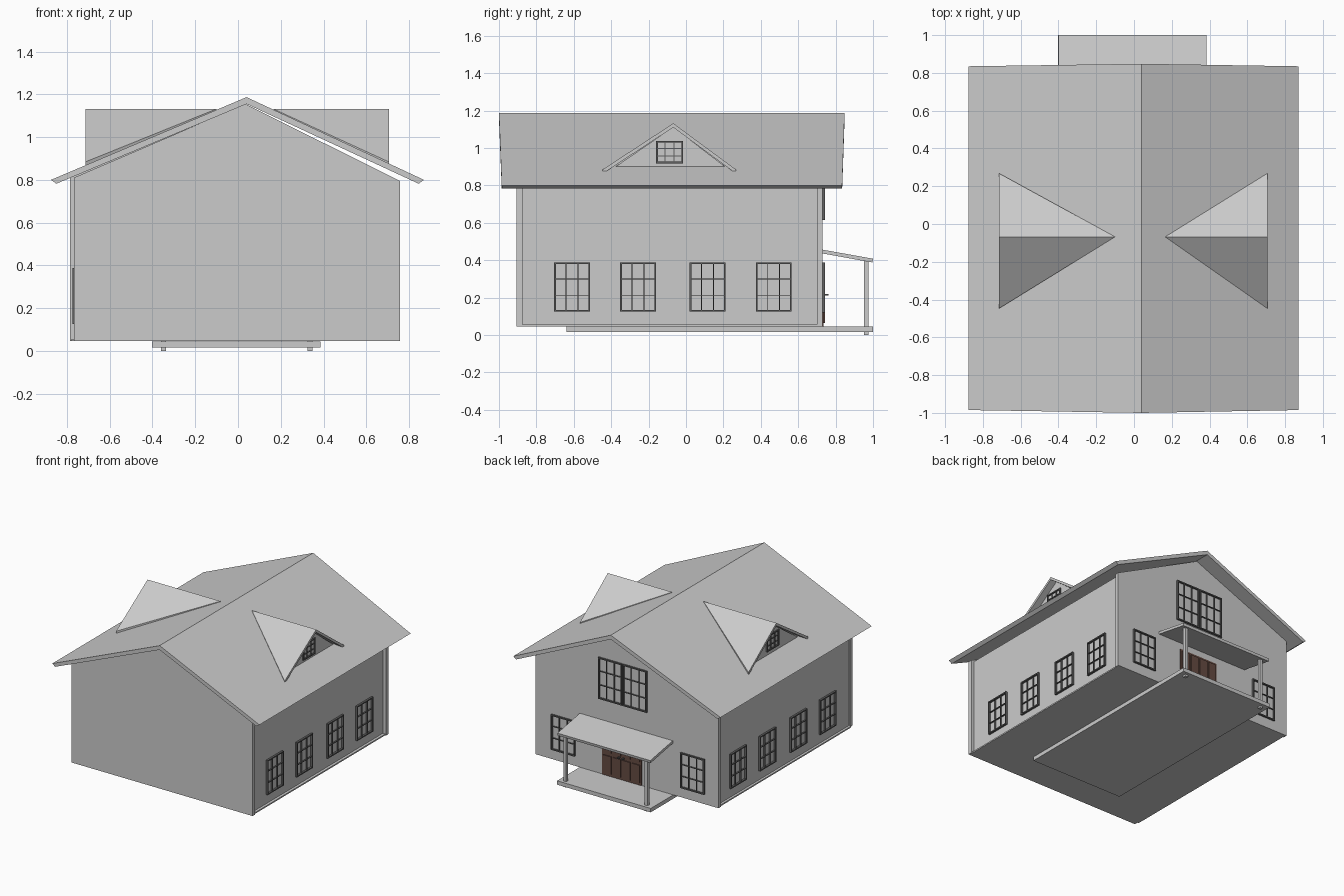
import bpy, bmesh
from mathutils import Vector

if "Cube" in bpy.data.objects:
    bpy.data.objects.remove(bpy.data.objects["Cube"])


def material(name, col):
    m = bpy.data.materials.new(name)
    m.diffuse_color = (*col, 1)
    m.use_nodes = True
    m.node_tree.nodes["Principled BSDF"].inputs["Base Color"].default_value = m.diffuse_color
    return m


DARK = material("dark_frame", (0.12, 0.12, 0.12))
BROWN = material("door_wood", (0.13, 0.07, 0.055))


def finish(name, bm, mat=None):
    bmesh.ops.recalc_face_normals(bm, faces=bm.faces[:])
    me = bpy.data.meshes.new(name)
    bm.to_mesh(me)
    bm.free()
    ob = bpy.data.objects.new(name, me)
    bpy.context.collection.objects.link(ob)
    if mat:
        me.materials.append(mat)
    return ob


def loft(name, ring_a, ring_b, mat=None):
    """Closed solid between two matching outlines."""
    bm = bmesh.new()
    a = [bm.verts.new(p) for p in ring_a]
    b = [bm.verts.new(p) for p in ring_b]
    n = len(a)
    bm.faces.new(a)
    bm.faces.new(b[::-1])
    for i in range(n):
        bm.faces.new((a[i], a[(i + 1) % n], b[(i + 1) % n], b[i]))
    return finish(name, bm, mat)


def add_box(bm, lo, hi):
    vs = bmesh.ops.create_cube(bm, size=1)["verts"]
    lo, hi = Vector(lo), Vector(hi)
    for v in vs:
        v.co = Vector((lo[i] + (v.co[i] + 0.5) * (hi[i] - lo[i]) for i in range(3)))


def box(name, lo, hi, mat=None):
    bm = bmesh.new()
    add_box(bm, lo, hi)
    return finish(name, bm, mat)


def window(name, axis, plane, out, u0, u1, z0, z1, nx=3, nz=3, f=0.009, b=0.005):
    """Grid window on a wall: axis 0 faces x, axis 1 faces y; out is signed depth."""
    bm = bmesh.new()

    def bar(a0, a1, c0, c1, depth):
        p = sorted((plane - 0.3 * out, plane + depth))
        if axis == 0:
            add_box(bm, (p[0], a0, c0), (p[1], a1, c1))
        else:
            add_box(bm, (a0, p[0], c0), (a1, p[1], c1))

    for a in (u0, u1 - f):
        bar(a, a + f, z0, z1, out)
    for c in (z0, z1 - f):
        bar(u0, u1, c, c + f, out)
    for i in range(1, nx):
        m = u0 + (u1 - u0) * i / nx
        bar(m - b / 2, m + b / 2, z0, z1, out * 0.7)
    for i in range(1, nz):
        m = z0 + (z1 - z0) * i / nz
        bar(u0, u1, m - b / 2, m + b / 2, out * 0.7)
    return finish(name, bm, DARK)


# House body, with thicker gable end walls forming the corner boards
def gable_wall(name, x0, x1, y0, y1):
    prof = [(x0, 0.045), (x1, 0.045), (x1, 0.795), (0.035, 1.155), (x0, 0.81)]
    loft(name, [(x, y0, z) for x, z in prof], [(x, y1, z) for x, z in prof])


gable_wall("house_body", -0.76, 0.73, -0.88, 0.705)
gable_wall("front_wall", -0.768, 0.757, -0.905, -0.875)
gable_wall("back_wall", -0.785, 0.757, 0.70, 0.73)

# Base trim along the long walls
box("right_base_trim", (0.72, -0.876, 0.045), (0.75, 0.701, 0.055))
box("left_base_trim", (-0.778, -0.876, 0.045), (-0.75, 0.701, 0.055))

# Main roof: folded slab, the ridge reaching slightly beyond the eaves
roof = [(-0.875, 0.80), (0.04, 1.187), (0.87, 0.80),
        (0.845, 0.782), (0.04, 1.155), (-0.85, 0.782)]
ys = [(-0.985, 0.835), (-1.0, 0.848)]
pick = [0, 1, 0, 0, 1, 0]
loft("main_roof",
     [(x, ys[k][0], z) for (x, z), k in zip(roof, pick)],
     [(x, ys[k][1], z) for (x, z), k in zip(roof, pick)])

# Side dormers
for side, xf, xr, xw in (("right", 0.706, 0.165, 0.655), ("left", -0.714, -0.10, -0.665)):
    apex, inner = Vector((xf, -0.068, 1.132)), Vector((xr, -0.068, 1.132))
    drop = Vector((0, 0, -0.022))
    for part, y in (("front", -0.447), ("rear", 0.268)):
        tri = [apex, Vector((xf, y, 0.884)), inner]
        loft(f"{side}_dormer_{part}_roof", tri, [p + drop for p in tri])
    wall = [(-0.40, 0.884), (0.23, 0.884), (-0.068, 1.112)]
    s = 1 if xf > 0 else -1
    loft(f"{side}_dormer_wall", [(xw, y, z) for y, z in wall],
         [(xw - 0.03 * s, y, z) for y, z in wall])
    window(f"{side}_dormer_window", 0, xw, 0.01 * s, -0.16, -0.015, 0.918, 1.038)

# Windows on the long walls
for i, y in enumerate((-0.705, -0.352, 0.02, 0.373)):
    window(f"right_window_{i + 1}", 0, 0.73, 0.015, y, y + 0.192, 0.125, 0.388)
    window(f"left_window_{i + 1}", 0, -0.76, -0.015, y, y + 0.192, 0.125, 0.388)

# Windows on the back wall
for nm, x0, x1, z0, z1 in (("lower_a", 0.42, 0.62, 0.12, 0.388),
                           ("lower_b", -0.67, -0.47, 0.12, 0.388),
                           ("upper_a", 0.022, 0.222, 0.615, 0.93),
                           ("upper_b", -0.185, 0.015, 0.615, 0.93)):
    window("back_window_" + nm, 1, 0.73, 0.013, x0, x1, z0, z1)

# Double door with raised panels and knobs
box("door_leaves", (-0.14, 0.72, 0.046), (0.19, 0.736, 0.385), BROWN)
bm = bmesh.new()
for i in range(4):
    x = -0.13 + i * 0.081
    for z0, z1 in ((0.065, 0.20), (0.225, 0.37)):
        add_box(bm, (x, 0.73, z0), (x + 0.066, 0.743, z1))
finish("door_panels", bm, BROWN)
for i, x in enumerate((0.008, 0.042)):
    box(f"door_knob_{i + 1}", (x - 0.005, 0.735, 0.21), (x + 0.005, 0.762, 0.22), DARK)

# Porch slab, roof and posts
box("porch_slab", (-0.403, -0.64, 0.015), (0.385, 1.0, 0.0445))
pr = [(0.725, 0.457), (1.0, 0.408), (0.996, 0.388), (0.725, 0.437)]
loft("porch_roof", [(-0.40, y, z) for y, z in pr], [(0.383, y, z) for y, z in pr])
for i, x in enumerate((-0.348, 0.337)):
    box(f"porch_post_{i + 1}", (x - 0.012, 0.953, 0), (x + 0.012, 0.977, 0.402))
